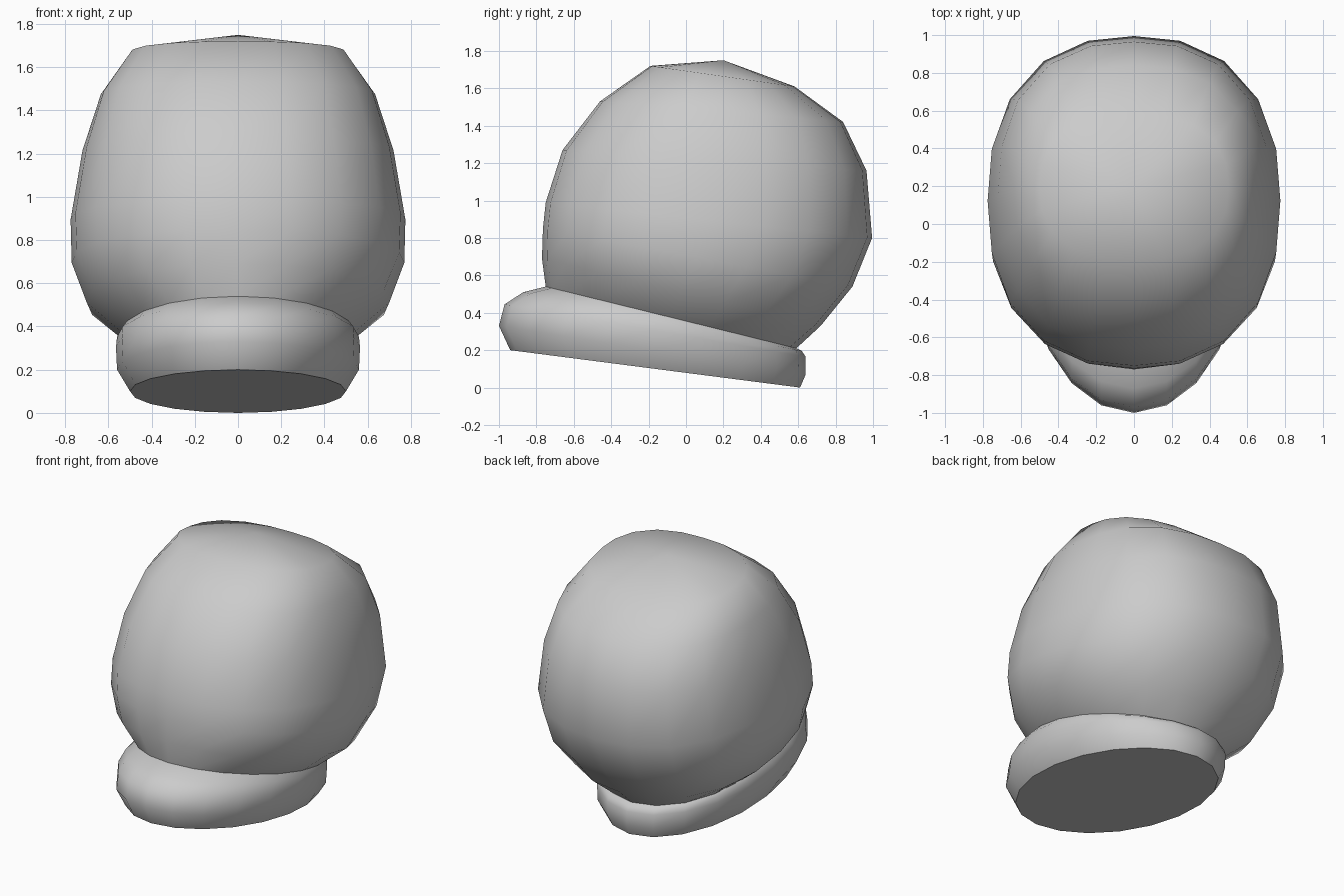
import bpy, bmesh, math

if "Cube" in bpy.data.objects:
    bpy.data.objects.remove(bpy.data.objects["Cube"])

SIDES = 20


def ring(bm, front, back, half_width, power):
    """Tilted superellipse running from a front to a back (y, z) point."""
    verts = []
    for i in range(SIDES):
        a = 2 * math.pi * i / SIDES
        s, c = math.sin(a), math.cos(a)
        k = (abs(s) ** power + abs(c) ** power) ** (-1 / power)
        t = (1 - c * k) / 2
        y = front[0] + (back[0] - front[0]) * t
        z = front[1] + (back[1] - front[1]) * t
        verts.append(bm.verts.new((half_width * s * k, y, z)))
    return verts


def loft(name, sections, cap_bottom=False, apex=None):
    bm = bmesh.new()
    rings = [ring(bm, *s) for s in sections]
    for lo, hi in zip(rings, rings[1:]):
        for i in range(SIDES):
            j = (i + 1) % SIDES
            bm.faces.new((lo[i], lo[j], hi[j], hi[i]))
    if cap_bottom:
        bm.faces.new(rings[0][::-1])
    if apex:
        tip = bm.verts.new(apex)
        for i in range(SIDES):
            bm.faces.new((rings[-1][i], rings[-1][(i + 1) % SIDES], tip))
    bmesh.ops.recalc_face_normals(bm, faces=bm.faces)
    mesh = bpy.data.meshes.new(name)
    bm.to_mesh(mesh)
    bm.free()
    obj = bpy.data.objects.new(name, mesh)
    bpy.context.collection.objects.link(obj)
    bpy.ops.object.select_all(action='DESELECT')
    obj.select_set(True)
    bpy.context.view_layer.objects.active = obj
    bpy.ops.object.shade_smooth_by_angle(angle=math.radians(55))
    return obj


# Tilted rounded band with a flat closed underside
loft("lower_band", [
    ((-0.94, 0.20), (0.61, 0.00), 0.50, 2.0),
    ((-1.00, 0.33), (0.64, 0.07), 0.56, 2.0),
    ((-0.97, 0.445), (0.64, 0.165), 0.565, 2.0),
    ((-0.87, 0.51), (0.62, 0.195), 0.56, 2.0),
    ((-0.75, 0.54), (0.59, 0.21), 0.54, 2.0),
], cap_bottom=True)

# Rounded, slightly boxy dome rising out of the band
loft("dome", [
    ((-0.75, 0.54), (0.59, 0.21), 0.54, 2.0),
    ((-0.77, 0.69), (0.72, 0.33), 0.70, 2.2),
    ((-0.765, 0.85), (0.89, 0.54), 0.77, 2.3),
    ((-0.75, 0.99), (0.995, 0.80), 0.775, 2.35),
    ((-0.66, 1.27), (0.965, 1.16), 0.72, 2.4),
    ((-0.46, 1.53), (0.84, 1.42), 0.635, 2.5),
    ((-0.19, 1.72), (0.58, 1.61), 0.50, 2.5),
], apex=(0, 0.20, 1.75))
